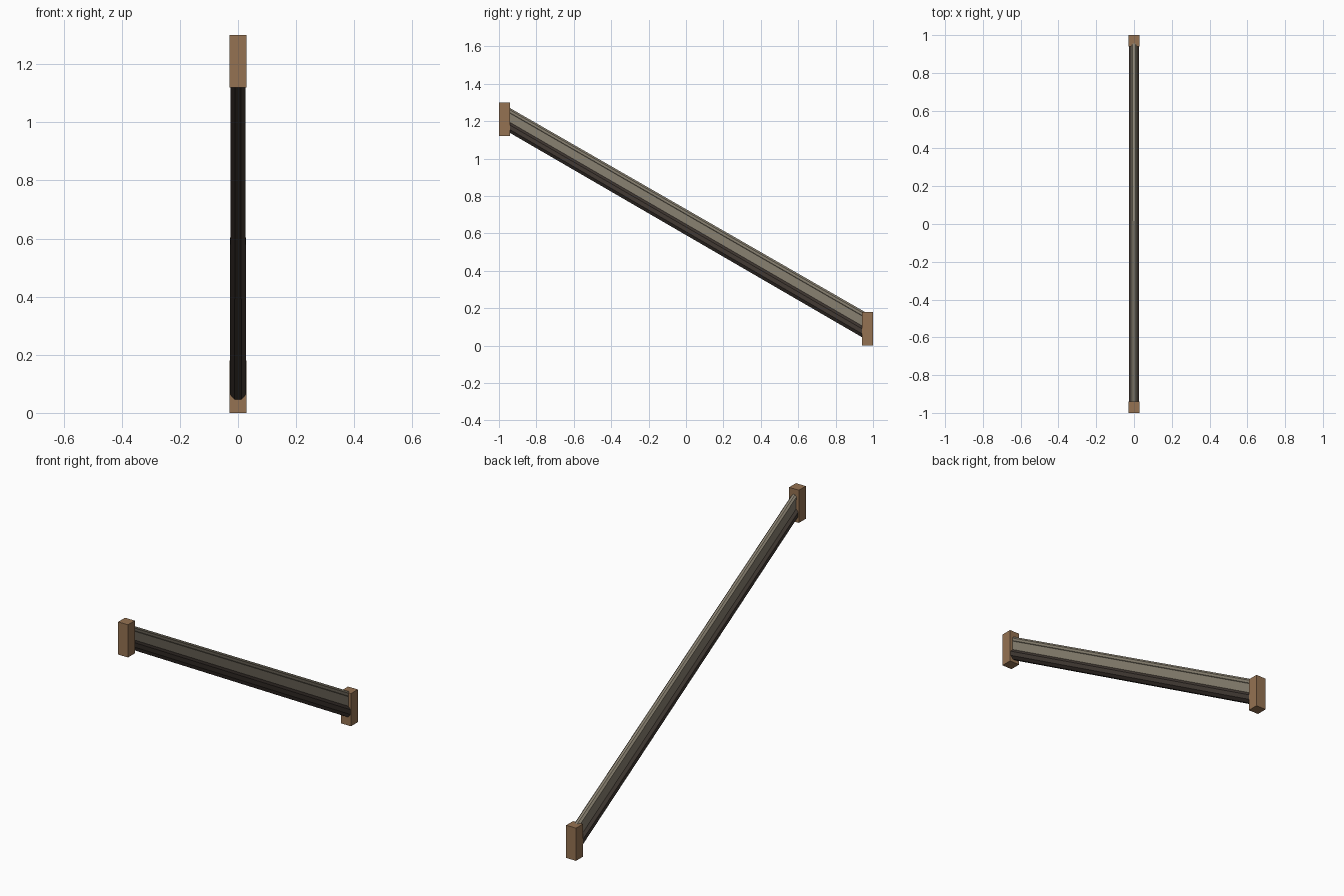
import bpy, bmesh, math

if "Cube" in bpy.data.objects:
    bpy.data.objects.remove(bpy.data.objects["Cube"])

SLOPE = -math.tan(math.radians(30))
Y0, Y1 = -0.965, 0.965


def material(name, color):
    m = bpy.data.materials.new(name)
    m.diffuse_color = (*color, 1)
    m.use_nodes = True
    m.node_tree.nodes["Principled BSDF"].inputs["Base Color"].default_value = m.diffuse_color
    return m


wood = material("wood", (0.30, 0.17, 0.085))
dark = material("dark_brown", (0.055, 0.042, 0.034))
olive = material("olive_grey", (0.25, 0.22, 0.165))


def finish(name, bm, mat):
    bmesh.ops.recalc_face_normals(bm, faces=bm.faces)
    me = bpy.data.meshes.new(name)
    bm.to_mesh(me)
    bm.free()
    me.materials.append(mat)
    ob = bpy.data.objects.new(name, me)
    bpy.context.collection.objects.link(ob)
    return ob


def block(name, y, z):
    bm = bmesh.new()
    bmesh.ops.create_cube(bm, size=1)
    for v in bm.verts:
        v.co = (v.co.x * 0.06, v.co.y * 0.06 + y, v.co.z * 0.18 + z)
    finish(name, bm, wood)


def rail(name, profile, mat):
    # Sweep an (x, height) section down the slope, slightly wider at the low end
    bm = bmesh.new()
    rings = []
    for y, s in ((Y0, 0.92), (Y1, 1.0)):
        z = 0.66 + SLOPE * y
        rings.append([bm.verts.new((x * s, y, z + h * s)) for x, h in profile])
    a, b = rings
    n = len(profile)
    for i in range(n):
        j = (i + 1) % n
        bm.faces.new((a[i], a[j], b[j], b[i]))
    bm.faces.new(a)
    bm.faces.new(b[::-1])
    finish(name, bm, mat)


def octagon(r, h):
    k = 1 / math.cos(math.radians(30))
    return [(r * math.cos(math.radians(22.5 + 45 * i)),
             h + r * k * math.sin(math.radians(22.5 + 45 * i))) for i in range(8)]


# End blocks
block("upper_end_block", -0.97, 1.21)
block("lower_end_block", 0.97, 0.09)

# Wide dark lower rail, narrow web, rounded top bead
rail("lower_rail", octagon(0.030, -0.040), dark)
rail("rail_web", [(-0.014, -0.03), (0.014, -0.03), (0.014, 0.05), (-0.014, 0.05)], olive)
rail("top_bead", octagon(0.018, 0.053), olive)
